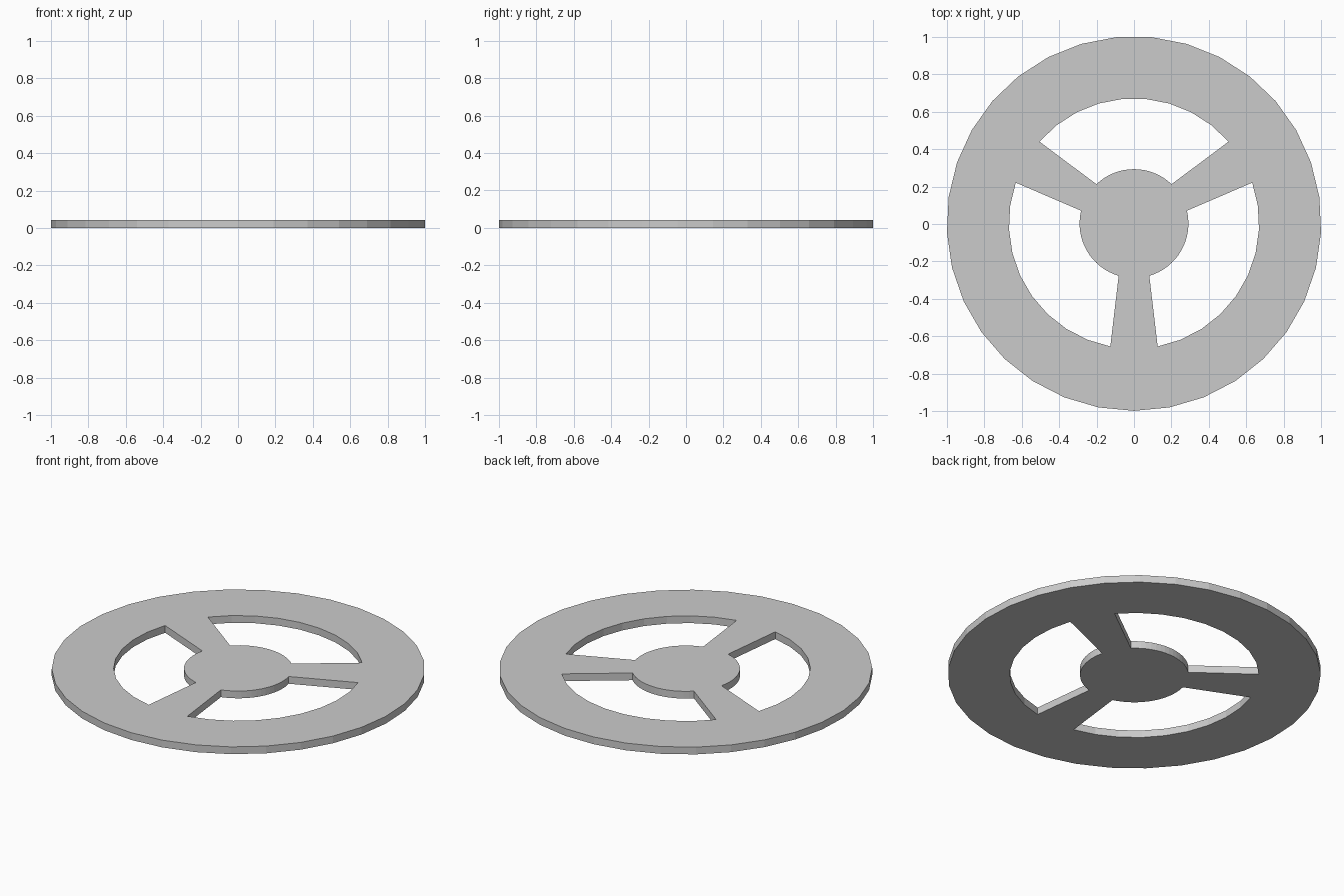
import bpy, bmesh
from math import sin, cos, tau

if "Cube" in bpy.data.objects:
    bpy.data.objects.remove(bpy.data.objects["Cube"])

SIDES, HUB_SIDES = 33, 66
R_OUT, R_IN, R_HUB = 1.0011, 0.669, 0.291
THICK, Y_SHIFT = 0.043, 0.00225

bm = bmesh.new()


def ring(radius, count, offset):
    """Flat ring of vertices, angle measured clockwise from +y."""
    return [bm.verts.new((radius * sin((i + offset) * tau / count),
                          radius * cos((i + offset) * tau / count) + Y_SHIFT, 0))
            for i in range(count)]


outer = ring(R_OUT, SIDES, 0.5)
inner = ring(R_IN, SIDES, 0.5)
hub = ring(R_HUB, HUB_SIDES, 0)

# Rim
for i in range(SIDES):
    j = (i + 1) % SIDES
    bm.faces.new((outer[i], inner[i], inner[j], outer[j]))

# Hub disc
bm.faces.new(hub[::-1])

# Three tapered spokes joining hub and rim
for k in range(3):
    rim_arc = [inner[(4 + 11 * k + n) % SIDES] for n in range(3)]
    hub_arc = [hub[(8 + 22 * k + n) % HUB_SIDES] for n in range(7)]
    bm.faces.new(hub_arc + rim_arc[::-1])

# Give the plate its thickness
bmesh.ops.recalc_face_normals(bm, faces=bm.faces)
ext = bmesh.ops.extrude_face_region(bm, geom=bm.faces[:], use_keep_orig=True)
top = [v for v in ext["geom"] if isinstance(v, bmesh.types.BMVert)]
bmesh.ops.translate(bm, verts=top, vec=(0, 0, THICK))
bmesh.ops.recalc_face_normals(bm, faces=bm.faces)

mesh = bpy.data.meshes.new("spoked_wheel_plate")
bm.to_mesh(mesh)
bm.free()
plate = bpy.data.objects.new("spoked_wheel_plate", mesh)
bpy.context.collection.objects.link(plate)
